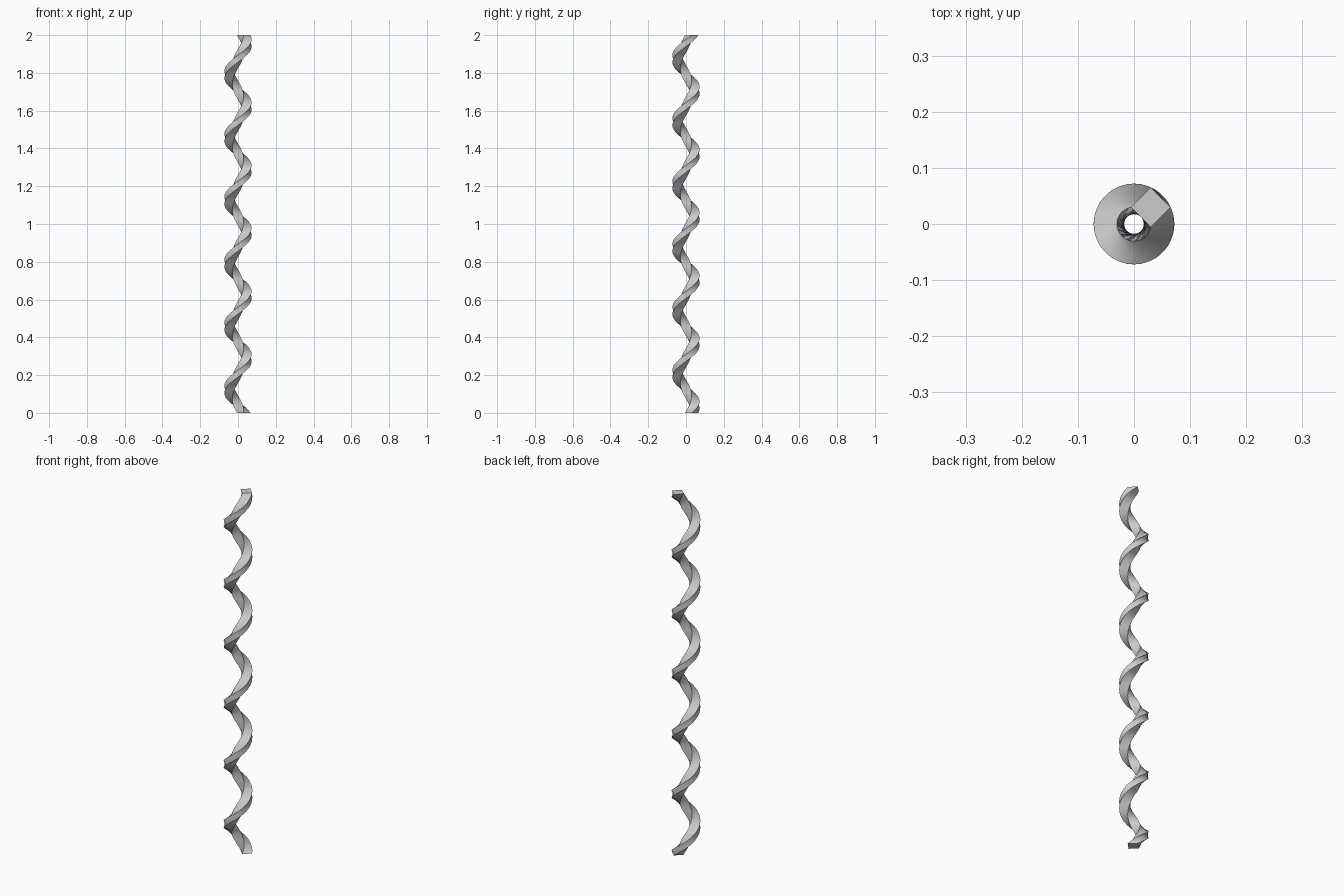
import bpy, bmesh, math
from mathutils import Matrix, Vector

if "Cube" in bpy.data.objects:
    bpy.data.objects.remove(bpy.data.objects["Cube"])

HEIGHT, TURNS, STEPS = 2.0, 6, 48 * 6
HALF, OFFSET, START = 0.025, 0.0424, math.radians(45)

# Square profile set off the z axis, twisted around it while it rises
profile = [Vector((OFFSET + a * HALF, b * HALF, 0))
           for a, b in ((-1, -1), (1, -1), (1, 1), (-1, 1))]

bm = bmesh.new()
rings = []
for i in range(STEPS + 1):
    t = i / STEPS
    rot = Matrix.Rotation(START + math.tau * TURNS * t, 4, 'Z')
    rings.append([bm.verts.new(rot @ p + Vector((0, 0, HEIGHT * t))) for p in profile])

# Side walls
for low, high in zip(rings, rings[1:]):
    for k in range(4):
        n = (k + 1) % 4
        bm.faces.new((low[k], low[n], high[n], high[k]))

# Flat end caps
bm.faces.new(rings[0][::-1])
bm.faces.new(rings[-1])
bmesh.ops.recalc_face_normals(bm, faces=bm.faces[:])

mesh = bpy.data.meshes.new("spiral_rod")
bm.to_mesh(mesh)
bm.free()
rod = bpy.data.objects.new("spiral_rod", mesh)
bpy.context.collection.objects.link(rod)

# Smooth along the twist, crisp square edges
bpy.context.view_layer.objects.active = rod
rod.select_set(True)
bpy.ops.object.shade_smooth_by_angle(angle=math.radians(30))
